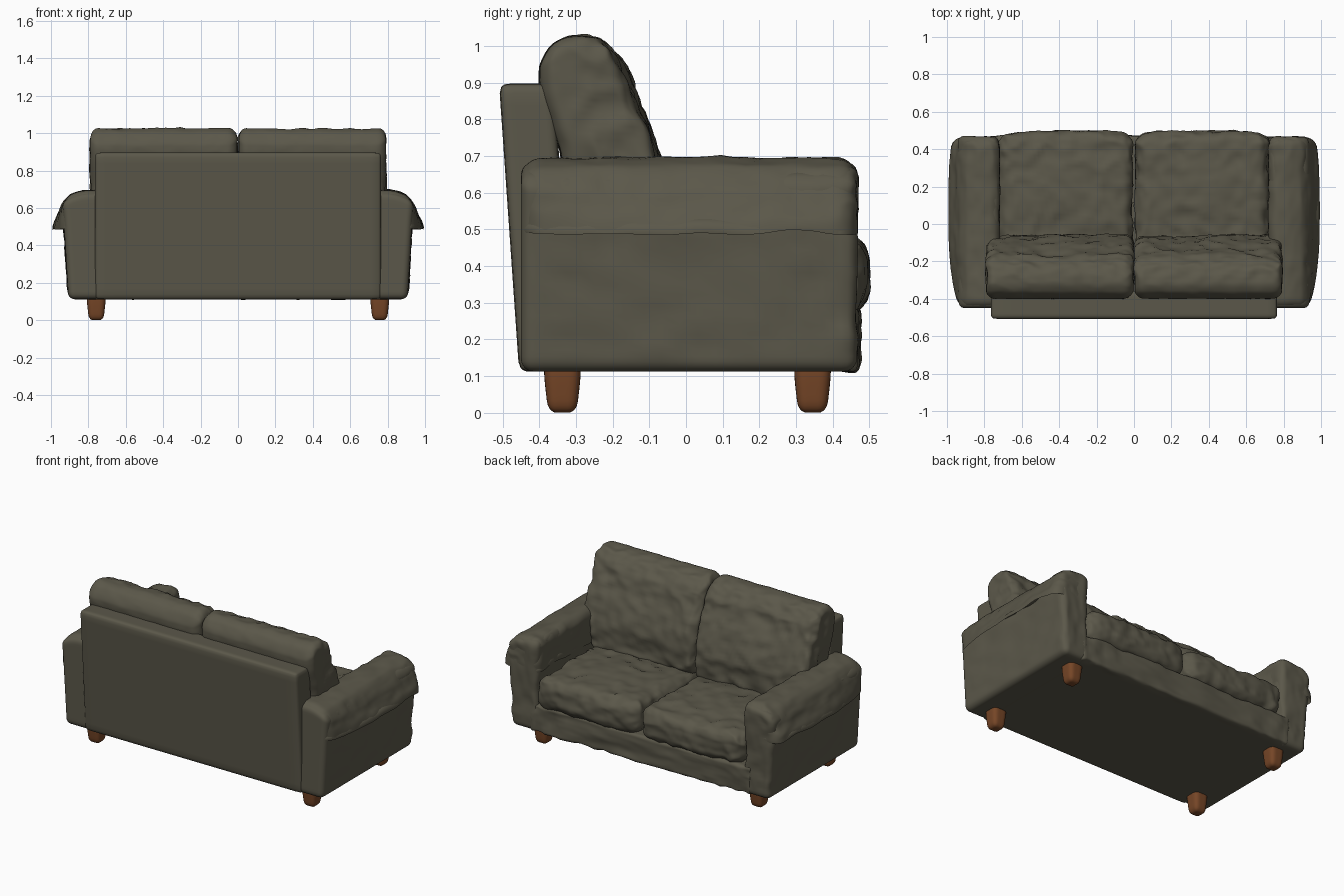
import bpy, bmesh, math
from mathutils import Vector, noise

old = bpy.data.objects.get("Cube")
if old:
    bpy.data.objects.remove(old)


def material(name, rgb):
    m = bpy.data.materials.new(name)
    m.use_nodes = True
    m.diffuse_color = (*rgb, 1)
    bsdf = m.node_tree.nodes["Principled BSDF"]
    bsdf.inputs["Base Color"].default_value = (*rgb, 1)
    bsdf.inputs["Roughness"].default_value = 0.8
    return m


FABRIC = material("olive grey fabric", (0.105, 0.097, 0.068))
WOOD = material("brown wood", (0.18, 0.061, 0.02))


def ramp(v, a, b):
    """Smooth step from 0 at a to 1 at b."""
    t = max(0, min(1, (v - a) / (b - a)))
    return t * t * (3 - 2 * t)


def wrinkle(p, seed):
    """Broad sagging plus sharp folds, roughly within -1..1."""
    q = p + Vector((seed, seed, seed))
    fold = 0.6 - abs(noise.noise(q * 9)) * 3
    return 0.5 * noise.noise(q * 5) + 0.35 * fold + 0.35 * noise.noise(q * 22)


def soft_box(name, lo, hi, radius, mat=FABRIC, cuts=28, shape=None, amount=None, seed=0, side=1):
    """Rounded box between two corners, reshaped, put on its side and wrinkled."""
    lo, hi = Vector(lo), Vector(hi)
    mid, half = (lo + hi) / 2, (hi - lo) / 2
    bm = bmesh.new()
    bmesh.ops.create_cube(bm, size=2)
    bmesh.ops.subdivide_edges(bm, edges=bm.edges[:], cuts=cuts, use_grid_fill=True)
    for v in bm.verts:
        # crowd the grid lines towards the edges so corners stay round
        p = Vector([math.sin(c * math.pi / 2) * h for c, h in zip(v.co, half)])
        core = Vector([max(radius - h, min(h - radius, c)) for c, h in zip(p, half)])
        d = p - core
        v.co = mid + core + (d.normalized() * radius if d.length > 0 else d)
        if shape:
            shape(v.co)
        v.co.x *= side
    if side < 0:
        bmesh.ops.reverse_faces(bm, faces=bm.faces[:])
    bm.normal_update()
    if amount:
        moves = [v.normal * wrinkle(v.co, seed) * amount(v.co) for v in bm.verts]
        for v, m in zip(bm.verts, moves):
            v.co += m
    mesh = bpy.data.meshes.new(name)
    bm.to_mesh(mesh)
    bm.free()
    mesh.materials.append(mat)
    ob = bpy.data.objects.new(name, mesh)
    bpy.context.collection.objects.link(ob)
    bpy.ops.object.select_all(action="DESELECT")
    bpy.context.view_layer.objects.active = ob
    ob.select_set(True)
    bpy.ops.object.shade_smooth_by_angle(angle=math.radians(50))


# Shapes, all described for the left side

def lean(p):
    """Back panel leaning backwards."""
    p.y -= 0.055 * (p.z - 0.11) / 0.79


def arch(p):
    """Round the outer top of the arm downwards."""
    t = max(0, p.x - 0.79) / 0.15
    p.z -= 0.05 * t * t * ramp(p.z, 0.5, 0.68)


def arm_shape(p):
    """Arm body, slightly wider at the top."""
    p.x += 0.035 * ramp(p.x, 0.74, 0.88) * (p.z - 0.11) / 0.59
    arch(p)


def cover_shape(p):
    """Loose cover over the arm: the underside folds up inside a flared, wavy hem."""
    out = ramp(p.x, 0.78, 0.93)
    along = max(0, 1 - abs((p.y - 0.08) / 0.5) ** 3)
    p.z = 0.485 + abs(p.z - 0.485)
    p.x += out * (0.05 * along + 0.004) * ramp(p.z, 0.72, 0.46)
    p.z += 0.02 * noise.noise(Vector((0, p.y * 5, 0))) * ramp(p.z, 0.6, 0.5)
    arch(p)


def seat_shape(p):
    """Seat cushion with a crowned top and rounded front corners."""
    u = (p.x - 0.37) / 0.36
    w = (p.y - 0.2) / 0.32
    if p.z > 0.37:
        p.z += 0.02 * max(0, 1 - u * u) * max(0, 1 - w * w)
    p.y -= 0.02 * u * u * ramp(p.y, 0.35, 0.48)


def back_shape(p):
    """Back cushion with an arched top, sloped in front and tucked in behind."""
    front = ramp(p.y, -0.4, -0.08)
    p.z -= 0.05 * abs((p.y + 0.23) / 0.17) ** 3 * ramp(p.z, 0.85, 1.02)
    p.y -= 0.125 * front * ramp(p.z, 0.6, 1.05)
    p.y += 0.06 * (1 - front) * ramp(p.z, 0.92, 0.68)
    p.x -= 0.06 * ramp(p.x, 0.6, 0.79) * ramp(p.z, 0.72, 0.5)


# Base under the seat, rumpled only on its front
soft_box("seat_base", (-0.78, -0.44, 0.112), (0.78, 0.47, 0.29), 0.02, cuts=40,
         amount=lambda p: 0.016 * ramp(p.y, 0.42, 0.46), seed=3)

# Smooth back panel
soft_box("back_panel", (-0.765, -0.455, 0.112), (0.765, -0.305, 0.897), 0.025, cuts=16, shape=lean)

for side, word in ((1, "left"), (-1, "right")):
    # Arm and its cover
    soft_box(word + "_arm", (0.725, -0.45, 0.112), (0.907, 0.465, 0.683), 0.035,
             shape=arm_shape, seed=side * 7, side=side,
             amount=lambda p: 0.013 * ramp(p.y, -0.45, -0.3) * ramp(p.z, 0.12, 0.2))
    soft_box(word + "_arm_cover", (0.718, -0.448, 0.42), (0.94, 0.464, 0.695), 0.055, cuts=40,
             shape=cover_shape, seed=side * 11, side=side,
             amount=lambda p: 0.003 + 0.008 * ramp(p.y, -0.45, -0.2) * ramp(p.z, 0.48, 0.56))

    # Cushions
    soft_box(word + "_seat_cushion", (0.008, -0.2, 0.275), (0.722, 0.498, 0.473), 0.06,
             cuts=48, shape=seat_shape, seed=side * 5, side=side, amount=lambda p: 0.019)
    soft_box(word + "_back_cushion", (0.005, -0.4, 0.44), (0.79, -0.062, 1.026), 0.05,
             cuts=48, shape=back_shape, seed=side * 13, side=side,
             amount=lambda p: 0.005 + 0.018 * ramp(p.y, -0.36, -0.2))

    # Tapered wooden legs
    for y, end in ((-0.337, "back"), (0.345, "front")):
        def taper(p):
            k = 0.78 + 0.22 * ramp(p.z, -0.02, 0.12)
            p.x = 0.758 + (p.x - 0.758) * k
            p.y = y + (p.y - y) * k

        soft_box(f"{word}_{end}_leg", (0.708, y - 0.05, 0), (0.808, y + 0.05, 0.15), 0.03,
                 mat=WOOD, cuts=12, shape=taper, side=side)
